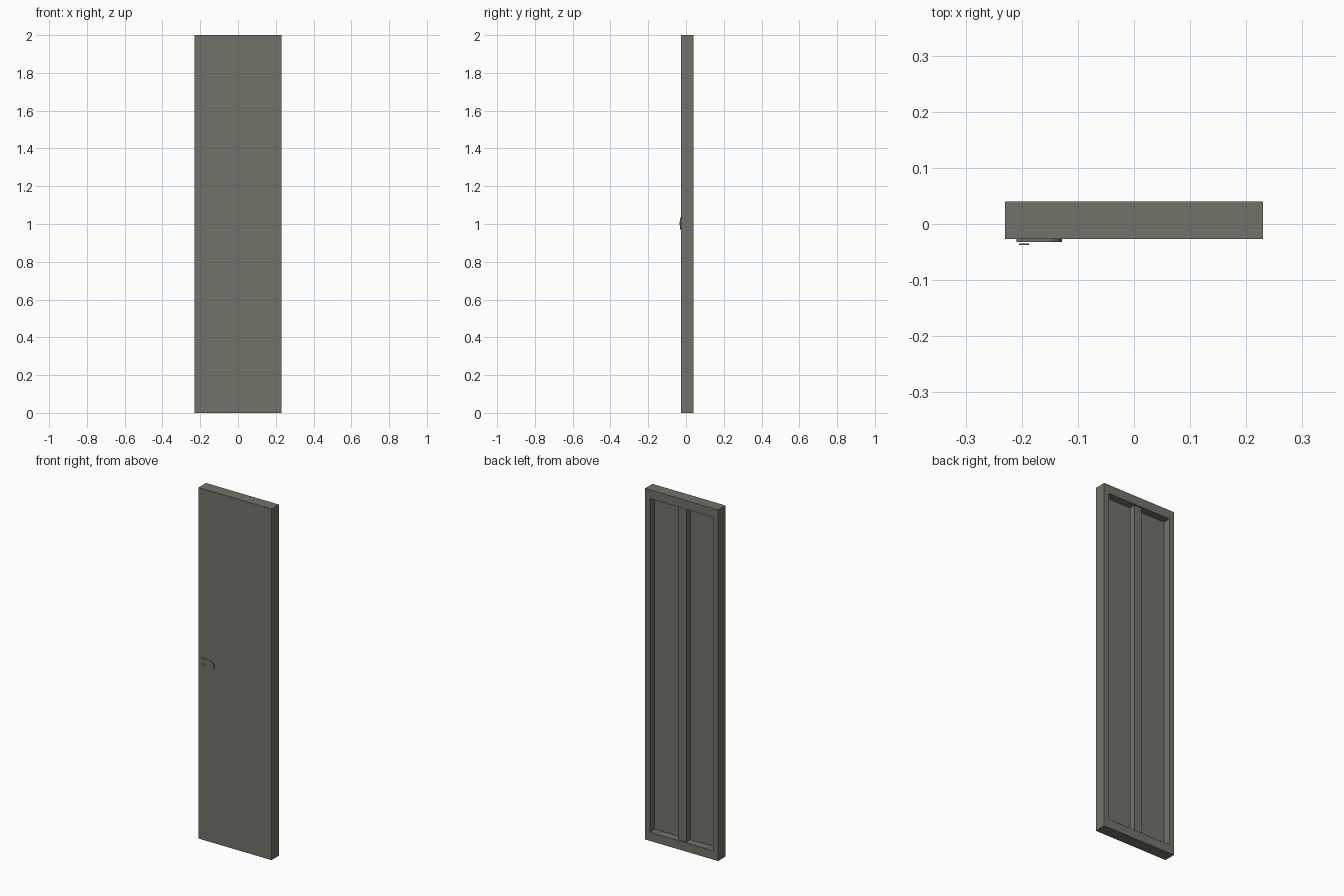
import bpy, bmesh, math
from mathutils import Vector

if "Cube" in bpy.data.objects:
    bpy.data.objects.remove(bpy.data.objects["Cube"])

grey = bpy.data.materials.new("olive grey paint")
grey.diffuse_color = (0.165, 0.17, 0.138, 1)
grey.use_nodes = True
grey.node_tree.nodes["Principled BSDF"].inputs["Base Color"].default_value = grey.diffuse_color

W, H = 0.23, 2.0                 # half width, height
FRONT, BACK = -0.0265, 0.04      # door faces
FLOOR = -0.004                   # depth of the back recess
SIDE, RAIL = 0.03, 0.05          # frame border widths


def finish(name, bm):
    bmesh.ops.recalc_face_normals(bm, faces=bm.faces)
    mesh = bpy.data.meshes.new(name)
    bm.to_mesh(mesh)
    bm.free()
    mesh.materials.append(grey)
    obj = bpy.data.objects.new(name, mesh)
    bpy.context.collection.objects.link(obj)
    return obj


def add_box(bm, x0, x1, y0, y1, z0, z1):
    verts = bmesh.ops.create_cube(bm, size=1)["verts"]
    for v in verts:
        v.co = Vector((x1 if v.co.x > 0 else x0,
                       y1 if v.co.y > 0 else y0,
                       z1 if v.co.z > 0 else z0))


def plate(name, points, y0, y1):
    """Extrude an x/z outline from y0 to y1."""
    bm = bmesh.new()
    face = bm.faces.new([bm.verts.new((x, y0, z)) for x, z in points])
    ext = bmesh.ops.extrude_face_region(bm, geom=[face])["geom"]
    for v in ext:
        if isinstance(v, bmesh.types.BMVert):
            v.co.y = y1
    if not face.is_valid or len(bm.faces) < len(points) + 2:
        bm.faces.new([v for v in bm.verts if abs(v.co.y - y0) < 1e-6])
    return finish(name, bm)


def arc(cx, cz, r, a0, a1, n):
    return [(cx + r * math.cos(a0 + (a1 - a0) * i / n),
             cz + r * math.sin(a0 + (a1 - a0) * i / n)) for i in range(n + 1)]


# Door leaf: a slab whose back face is inset and pushed in as a tray
bm = bmesh.new()
add_box(bm, -W, W, FRONT, BACK, 0, H)
bm.normal_update()
back = max(bm.faces, key=lambda f: f.normal.y)
bmesh.ops.inset_region(bm, faces=[back], thickness=0.02)
for v in back.verts:
    v.co.x = math.copysign(W - SIDE, v.co.x)
    v.co.z = H - RAIL if v.co.z > 1 else RAIL
tray = bmesh.ops.extrude_discrete_faces(bm, faces=[back])["faces"][0]
for v in tray.verts:
    v.co.y = FLOOR
finish("door_leaf", bm)

# Centre stile, slightly behind the frame
bm = bmesh.new()
add_box(bm, -0.024, 0.024, FLOOR, BACK - 0.008, RAIL, H - RAIL)
finish("centre_stile", bm)

# Latch plate: square part and rounded end
CX, CZ, R = -0.16, 1.003, 0.032
bm = bmesh.new()
add_box(bm, -0.209, CX, -0.032, FRONT, CZ - R, CZ + R)
finish("latch_plate", bm)
plate("latch_rounded_end", arc(CX, CZ, R, -math.pi / 2, math.pi / 2, 14), -0.032, FRONT)

# Small lock disc standing just off the plate
plate("lock_disc", arc(-0.196, CZ, 0.009, 0, 2 * math.pi * 15 / 16, 15), -0.037, -0.0345)
